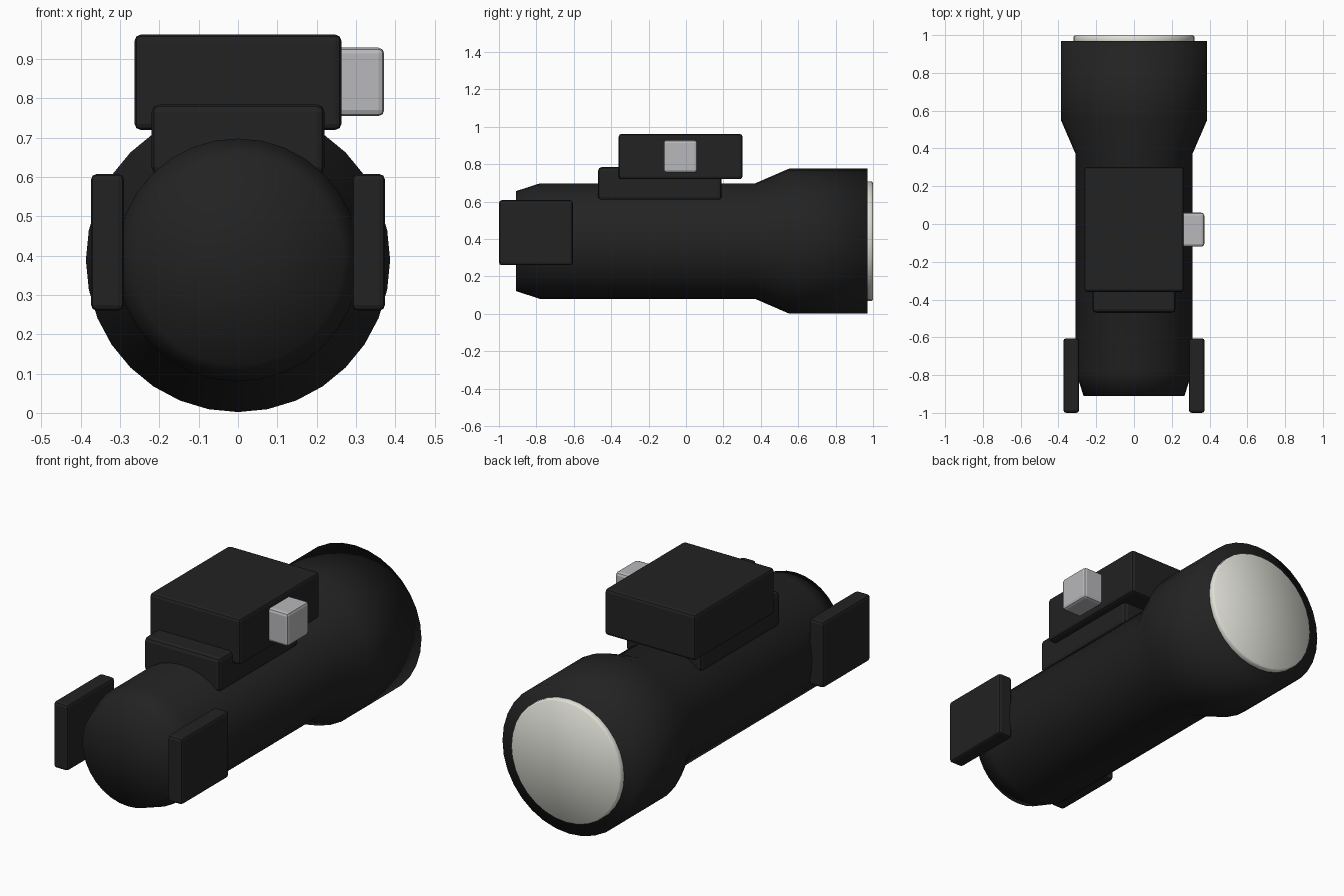
import bpy, bmesh, math
from mathutils import Vector

if "Cube" in bpy.data.objects:
    bpy.data.objects.remove(bpy.data.objects["Cube"])


def material(name, rgb):
    m = bpy.data.materials.new(name)
    m.diffuse_color = (*rgb, 1.0)
    m.use_nodes = True
    m.node_tree.nodes["Principled BSDF"].inputs["Base Color"].default_value = m.diffuse_color
    return m


BLACK = material("matte black", (0.016, 0.016, 0.016))
GREY = material("light grey", (0.48, 0.48, 0.50))
GLASS = material("warm white", (0.75, 0.75, 0.69))

AXIS_Z = 0.389  # height of the tube axis
SIDES = 32


def finish(name, bm, mat):
    bmesh.ops.recalc_face_normals(bm, faces=bm.faces)
    me = bpy.data.meshes.new(name)
    bm.to_mesh(me)
    bm.free()
    me.materials.append(mat)
    ob = bpy.data.objects.new(name, me)
    bpy.context.collection.objects.link(ob)
    return ob


def lathe(name, profile, mat):
    """Revolve (y, radius) points round the tube axis, closed by fans."""
    bm = bmesh.new()
    rings = []
    for y, r in profile:
        rings.append([bm.verts.new((r * math.sin(2 * math.pi * i / SIDES), y,
                                    AXIS_Z + r * math.cos(2 * math.pi * i / SIDES)))
                      for i in range(SIDES)])
    for a, b in zip(rings, rings[1:]):
        for i in range(SIDES):
            j = (i + 1) % SIDES
            bm.faces.new((a[i], a[j], b[j], b[i]))
    for ring, (y, _) in ((rings[0], profile[0]), (rings[-1], profile[-1])):
        c = bm.verts.new((0, y, AXIS_Z))
        for i in range(SIDES):
            bm.faces.new((ring[i], ring[(i + 1) % SIDES], c))
    for f in bm.faces:
        f.smooth = True
    return finish(name, bm, mat)


def box(name, lo, hi, mat, bevel=0.015):
    """Box between two corners with softly rounded edges."""
    lo, hi = Vector(lo), Vector(hi)
    bm = bmesh.new()
    bmesh.ops.create_cube(bm, size=1)
    for v in bm.verts:
        v.co = (lo + hi) / 2 + v.co * (hi - lo)
    bmesh.ops.bevel(bm, geom=bm.edges[:], offset=bevel, segments=2,
                    profile=0.5, affect='EDGES')
    return finish(name, bm, mat)


# Tube with tapered tail and flared head
lathe("torch_body", [(-0.91, 0.267), (-0.78, 0.309), (0.37, 0.309),
                     (0.55, 0.387), (0.97, 0.387)], BLACK)

# Lens disc
lathe("lens", [(0.94, 0.32), (0.992, 0.32), (1.0, 0.313)], GLASS)

# Switch housing on top, its mount and the side button
box("mount_plate", (-0.22, -0.47, 0.605), (0.22, 0.19, 0.785), BLACK, 0.02)
box("switch_housing", (-0.263, -0.36, 0.72), (0.263, 0.302, 0.962), BLACK)
box("side_button", (0.2, -0.12, 0.755), (0.372, 0.06, 0.929), GREY)

# Tail fins
for side, label in ((1, "right"), (-1, "left")):
    xs = sorted((side * 0.29, side * 0.374))
    box("tail_fin_" + label, (xs[0], -1.0, 0.26), (xs[1], -0.605, 0.608), BLACK)
